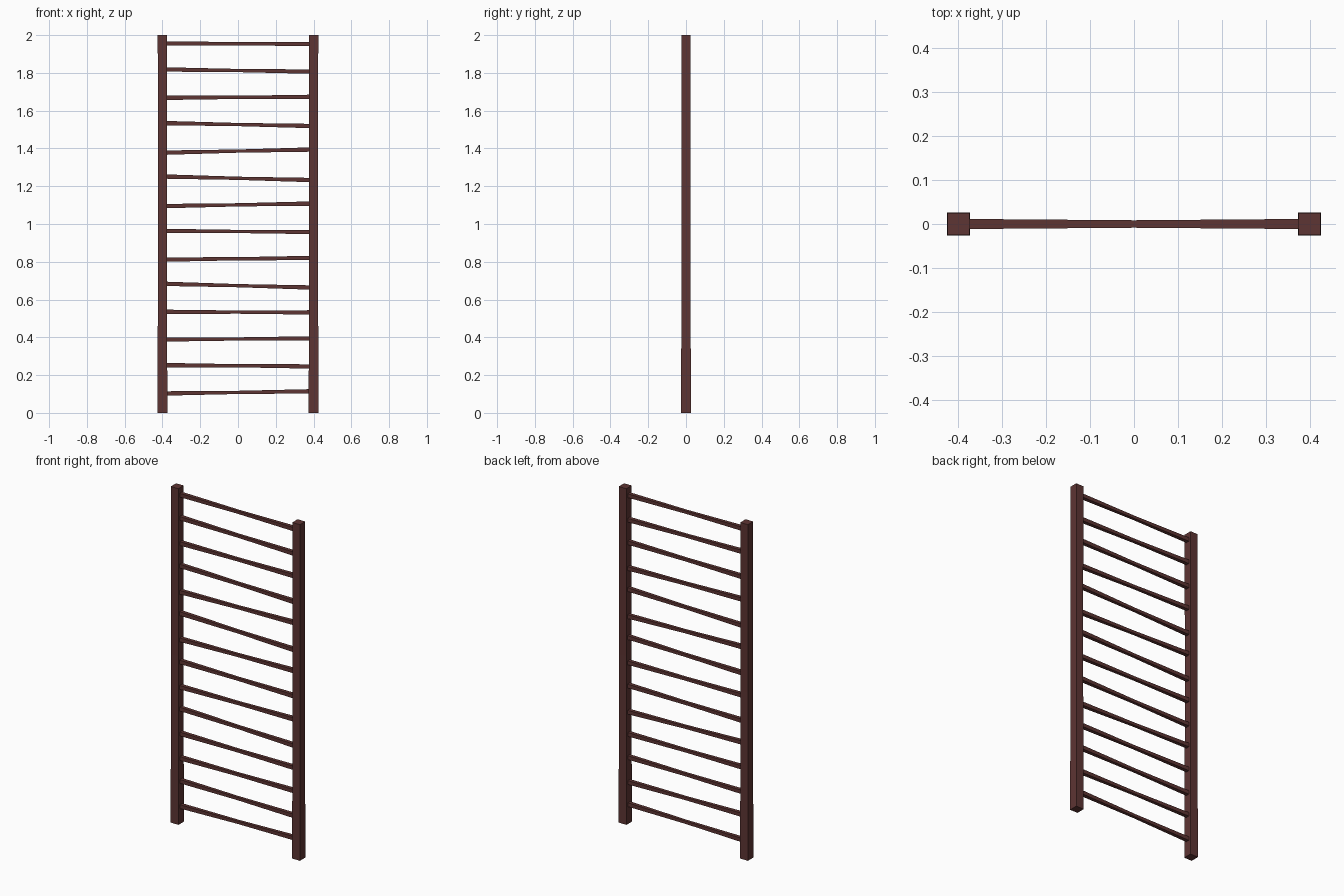
import bpy, bmesh
from mathutils import Vector

if "Cube" in bpy.data.objects:
    bpy.data.objects.remove(bpy.data.objects["Cube"])

wood = bpy.data.materials.new("dark_wood")
wood.diffuse_color = (0.11, 0.035, 0.033, 1)
wood.use_nodes = True
wood.node_tree.nodes["Principled BSDF"].inputs["Base Color"].default_value = wood.diffuse_color


def beam(name, sections, u, v):
    """Square beam lofted through (centre, half size) sections, spanned by axes u and v."""
    bm = bmesh.new()
    u, v = Vector(u), Vector(v)
    rings = [[bm.verts.new(Vector(c) + u * a * h + v * b * h)
              for a, b in ((-1, -1), (1, -1), (1, 1), (-1, 1))]
             for c, h in sections]
    for r0, r1 in zip(rings, rings[1:]):
        for i in range(4):
            j = (i + 1) % 4
            bm.faces.new((r0[i], r0[j], r1[j], r1[i]))
    bm.faces.new(rings[0])
    bm.faces.new(rings[-1])
    bmesh.ops.recalc_face_normals(bm, faces=bm.faces)
    mesh = bpy.data.meshes.new(name)
    bm.to_mesh(mesh)
    bm.free()
    mesh.materials.append(wood)
    obj = bpy.data.objects.new(name, mesh)
    bpy.context.collection.objects.link(obj)
    return obj


# Side posts, slightly slimmer at mid height
for side, x in (("left", -0.4), ("right", 0.4)):
    beam(side + "_post",
         [((x, 0, 0), 0.026), ((x, 0, 1), 0.0235), ((x, 0, 2), 0.025)],
         (1, 0, 0), (0, 1, 0))

# Uneven hand-set rungs: height at the left and right post, thinner in the middle
rungs = [(0.103, 0.114), (0.253, 0.246), (0.389, 0.394), (0.535, 0.532),
         (0.683, 0.664), (0.812, 0.820), (0.963, 0.958), (1.095, 1.108),
         (1.251, 1.233), (1.378, 1.394), (1.534, 1.519), (1.668, 1.673),
         (1.818, 1.807), (1.956, 1.953)]
for n, (zl, zr) in enumerate(rungs, 1):
    dz = (zr - zl) / 0.75 * 0.01
    beam(f"rung_{n:02d}",
         [((-0.385, 0, zl - dz), 0.0115), ((0, 0, (zl + zr) / 2), 0.0085),
          ((0.385, 0, zr + dz), 0.0115)],
         (0, 1, 0), (0, 0, 1))
